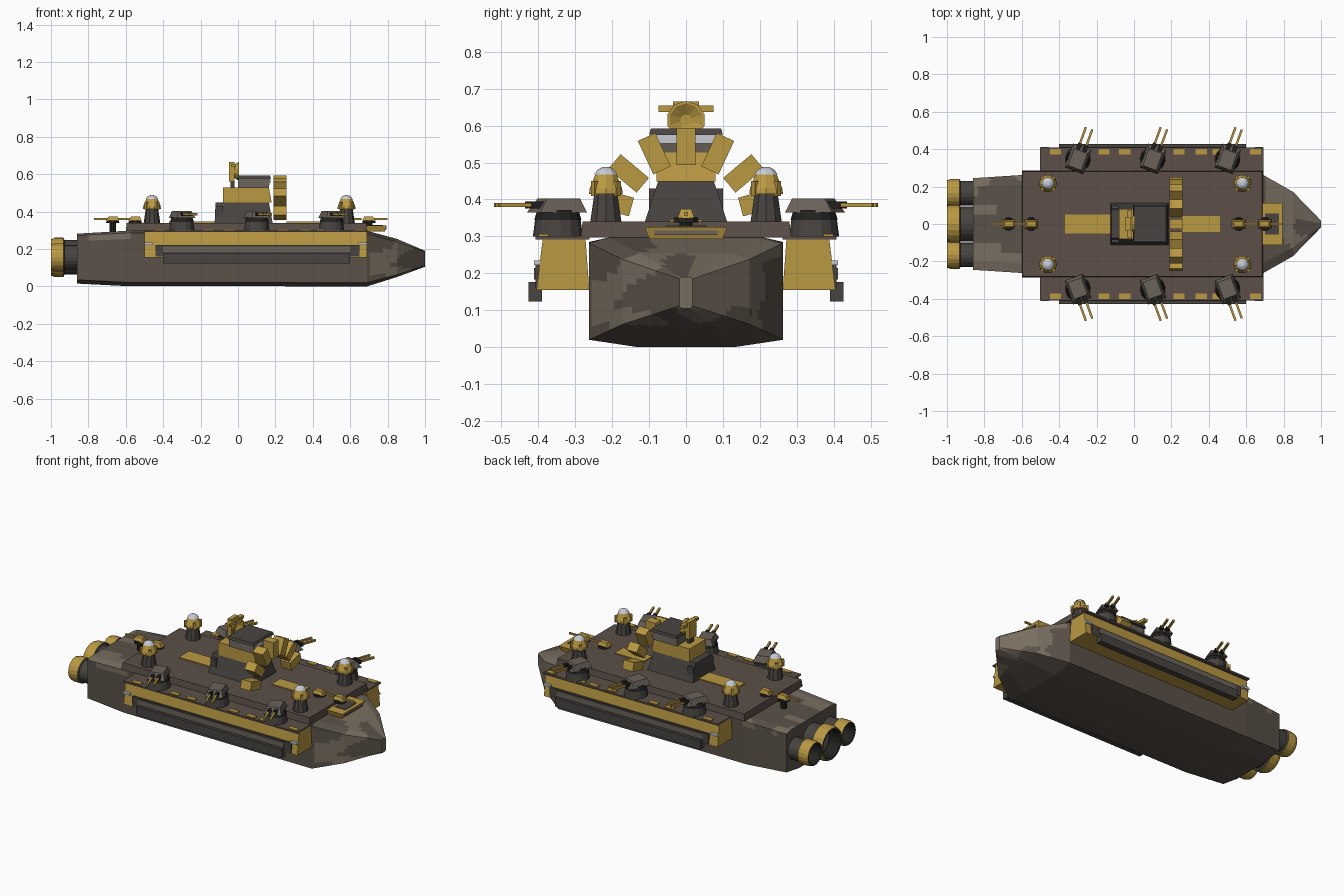
import bpy, bmesh, math
from mathutils import Matrix, Vector, noise

if "Cube" in bpy.data.objects:
    bpy.data.objects.remove(bpy.data.objects["Cube"])


def material(name, rgb):
    m = bpy.data.materials.new(name)
    m.diffuse_color = [((c + 0.055) / 1.055) ** 2.4 for c in rgb] + [1]
    m.use_nodes = True
    m.node_tree.nodes["Principled BSDF"].inputs["Base Color"].default_value = m.diffuse_color
    return m


GOLD = material("gold", (0.73, 0.60, 0.26))
DECK = material("deck brown", (0.36, 0.31, 0.28))
HULL = material("hull dark", (0.355, 0.32, 0.285))
CAMO = material("camo light", (0.47, 0.43, 0.375))
GREY = material("housing grey", (0.42, 0.385, 0.35))
DARK = material("dark metal", (0.28, 0.265, 0.25))
BLACK = material("black metal", (0.13, 0.13, 0.125))
PALE = material("pale glass", (0.78, 0.80, 0.83))


def finish(name, bm, mats, matrix=None):
    bmesh.ops.recalc_face_normals(bm, faces=bm.faces)
    me = bpy.data.meshes.new(name)
    bm.to_mesh(me)
    bm.free()
    for m in mats:
        me.materials.append(m)
    ob = bpy.data.objects.new(name, me)
    bpy.context.collection.objects.link(ob)
    if matrix:
        ob.matrix_world = matrix
    return ob


def block(name, mat, lo, hi, matrix=None):
    """Tapered box: lo and hi are (x0, x1, y0, y1, z)."""
    bm = bmesh.new()
    rings = [[bm.verts.new(p) for p in ((a, c, z), (b, c, z), (b, d, z), (a, d, z))]
             for a, b, c, d, z in (lo, hi)]
    bm.faces.new(rings[0])
    bm.faces.new(rings[1])
    for i in range(4):
        j = (i + 1) % 4
        bm.faces.new((rings[0][i], rings[0][j], rings[1][j], rings[1][i]))
    return finish(name, bm, [mat], matrix)


def box(name, mat, x0, x1, y0, y1, z0, z1, matrix=None):
    return block(name, mat, (x0, x1, y0, y1, z0), (x0, x1, y0, y1, z1), matrix)


def lathe(name, profile, mats, matrix, n=12):
    """Spin (radius, height) points; mats gives one material per segment."""
    bm = bmesh.new()
    slots = list(dict.fromkeys(mats))
    rings = [[bm.verts.new((r * math.cos(k * math.tau / n), r * math.sin(k * math.tau / n), h))
              for k in range(n)] for r, h in profile]
    for i, m in enumerate(mats):
        for k in range(n):
            q = (k + 1) % n
            f = bm.faces.new((rings[i][k], rings[i][q], rings[i + 1][q], rings[i + 1][k]))
            f.material_index = slots.index(m)
    bmesh.ops.remove_doubles(bm, verts=bm.verts, dist=1e-5)
    return finish(name, bm, slots, matrix)


def at(x, y, z, rot=0, axis='Z'):
    return Matrix.Translation((x, y, z)) @ Matrix.Rotation(rot, 4, axis)


# Hull: stations of (x, keel half width, side half width, top half width, bottom z, chine z, shoulder z, top z)
STATIONS = [(-0.86, .12, .245, .20, .015, .035, .272, .282), (-0.6, .13, .262, .21, .002, .022, .285, .297),
            (0.69, .13, .263, .21, 0, .02, .282, .297), (0.85, .08, .172, .125, .05, .062, .238, .254),
            (1.0, .012, .018, .012, .105, .112, .185, .19)]
bm = bmesh.new()
rings = []
for a, b in zip(STATIONS, STATIONS[1:]):
    steps = max(1, round((b[0] - a[0]) / 0.0125))
    for s in range(steps + (b is STATIONS[-1])):
        x, kw, sw, tw, z0, z1, z2, z3 = [p + (q - p) * s / steps for p, q in zip(a, b)]
        pts = [(-kw, z0), (kw, z0), (sw, z1), (sw, z2), (tw, z3), (-tw, z3), (-sw, z2), (-sw, z1)]
        ring = []
        for i, p in enumerate(pts):
            q = pts[(i + 1) % 8]
            ring += [bm.verts.new((x, p[0] + (q[0] - p[0]) * t / 8, p[1] + (q[1] - p[1]) * t / 8)) for t in range(8)]
        rings.append(ring)
for r0, r1 in zip(rings, rings[1:]):
    for k in range(64):
        q = (k + 1) % 64
        f = bm.faces.new((r0[k], r0[q], r1[q], r1[k]))
        c = f.calc_center_median()
        # Camouflage blotches on the bow and the stern deck
        zone = c.x > 0.7 and c.z > 0.06 or c.x < -0.58 and c.z > 0.26
        if zone and noise.noise(Vector((c.x * 5, c.y * 8 + 3, c.z * 9))) > -0.12:
            f.material_index = 1
bm.faces.new(rings[0])
bm.faces.new(rings[-1]).material_index = 1
finish("hull", bm, [HULL, CAMO])

# Main deck with stripes
block("main_deck", DECK, (-0.60, 0.69, -0.285, 0.285, 0.297), (-0.595, 0.685, -0.28, 0.28, 0.34))
box("deck_stripe_rear", GOLD, -0.37, -0.12, -0.05, 0.05, 0.338, 0.346)
box("deck_stripe_front", GOLD, 0.26, 0.46, -0.043, 0.043, 0.338, 0.346)

# Engines: tube, gold band, hollow nozzle with pale core
for y, r in ((-0.165, 0.075), (0, 0.105), (0.165, 0.075)):
    lathe("engine", [(r * .88, 0), (r * .88, .07), (r, .075), (r, .122), (r * .92, .142), (r * .82, .142),
                     (r * .74, .07), (r * .7, .07), (0, .065)],
          [DARK, DARK, GOLD, GOLD, DARK, BLACK, BLACK, GREY],
          at(-0.858, y, 0.155, -math.pi / 2, 'Y'), 20)

for s in (1, -1):
    def side(name, mat, x0, x1, y0, y1, z0, z1):
        box(name, mat, x0, x1, min(s * y0, s * y1), max(s * y0, s * y1), z0, z1)

    # Side sponson, its dark top, recessed panel and rail
    ys = sorted((s * .262, s * .405))
    yt = sorted((s * .272, s * .388))
    block("sponson", GOLD, (-0.50, 0.69, *ys, 0.155), (-0.50, 0.69, *yt, 0.292))
    side("sponson_top", DECK, -0.503, 0.693, 0.262, 0.408, 0.291, 0.301)
    side("sponson_panel", DARK, -0.44, 0.65, 0.39, 0.408, 0.16, 0.222)
    side("panel_strip", GREY, -0.40, 0.60, 0.40, 0.412, 0.183, 0.214)
    side("side_rail", DARK, -0.40, 0.60, 0.39, 0.427, 0.123, 0.176)
    for x in (-0.50, 0.645):
        side("sponson_light", PALE, x, x + 0.045, 0.392, 0.411, 0.222, 0.234)
    for x in (-0.42, -0.16, -0.05, 0.24, 0.36, 0.45, 0.65):
        side("sponson_tab", GOLD, x - 0.03, x + 0.03, 0.372, 0.400, 0.298, 0.307)

    # Twin gun turrets
    for x in (-0.3, 0.1, 0.5):
        m = at(x, s * 0.347, 0, s * math.radians(70))
        lathe("turret_base", [(0, .30), (.068, .30), (.062, .345), (.064, .345), (.056, .372), (0, .372)],
              [DARK, DARK, BLACK, BLACK, BLACK], m, 14)
        block("turret_housing", GREY, (-.065, .07, -.052, .052, .365), (-.05, .045, -.038, .038, .402), m)
        for y in (-0.018, 0.018):
            box("turret_barrel", GOLD, .04, .175, y - .006, y + .006, .379, .391, m)
            box("barrel_sleeve", BLACK, .05, .085, y - .010, y + .010, .375, .395, m)

    # Corner towers with pale domes
    for x in (-0.46, 0.58):
        lathe("corner_tower", [(0, .335), (.045, .335), (.033, .415), (.048, .415), (.046, .43), (.03, .468),
                               (.033, .468), (.024, .48), (.012, .487), (0, .488)],
              [DARK, DARK, GOLD, GOLD, GOLD, PALE, PALE, PALE, PALE], at(x, s * 0.217, 0), 10)
        for k in range(4):
            box("tower_clamp", GOLD, .036, .05, -.007, .007, .41, .45,
                at(x, s * 0.217, 0, math.pi / 4 + k * math.pi / 2))

# Small centre-line guns
for x, d, z in ((0.56, 1, .338), (0.70, 1, .32), (-0.55, -1, .338), (-0.67, -1, .285)):
    m = at(x, 0, 0, 0 if d > 0 else math.pi)
    lathe("deck_gun_base", [(0, z), (.018, z), (.018, .338), (.036, .338), (.033, .352), (0, .352)],
          [BLACK] * 5, m, 10)
    block("deck_gun_housing", GOLD, (-.035, .035, -.023, .023, .35), (-.025, .022, -.014, .014, .374), m)
    box("deck_gun_barrel", GOLD, .02, .10, -.005, .005, .356, .366, m)

# Bow platform
block("bow_platform", GOLD, (.68, .785, -.10, .10, .293), (.68, .795, -.112, .112, .326))
box("bow_platform_inset", DARK, .70, .775, -.055, .055, .322, .329)
box("bow_platform_face", GREY, .78, .793, -.085, .085, .304, .316)

# Bridge: pedestal, gold level, cabin with window
block("bridge_pedestal", DARK, (-.125, .185, -.112, .112, .338), (-.12, .165, -.076, .076, .448))
box("bridge_wing", DARK, -.12, -.08, -.10, .10, .34, .43)
block("bridge_level", GOLD, (-.08, .18, -.08, .08, .448), (-.08, .165, -.08, .08, .528))
block("bridge_cabin", GREY, (0, .165, -.09, .09, .526), (0, .172, -.085, .085, .578))
block("cabin_roof", DARK, (-.005, .178, -.10, .10, .576), (0, .17, -.095, .095, .592))
box("cabin_window", PALE, .16, .175, -.08, .08, .552, .574)

# Radar dish and cross bar
box("radar_mast", DARK, -.04, -.02, -.02, .02, .52, .60)
lathe("radar_dish", [(0, 0), (.03, 0), (.052, .03), (.045, .03), (.015, .012), (0, .012)], [GOLD] * 5,
      at(-.025, 0, .615, math.pi / 2, 'Y'), 10)
box("radar_back", GOLD, -.048, -.02, -.035, .035, .56, .665)
box("radar_bar", GOLD, -.035, -.01, -.075, .075, .637, .655)

# Arch of radial gold blocks
for deg in (-75, -50, -25, 0, 25, 50, 75):
    box("arch_block", GOLD, .19, .26, -.026, .026, .153, .253, at(0, 0, .34, math.radians(deg), 'X'))
